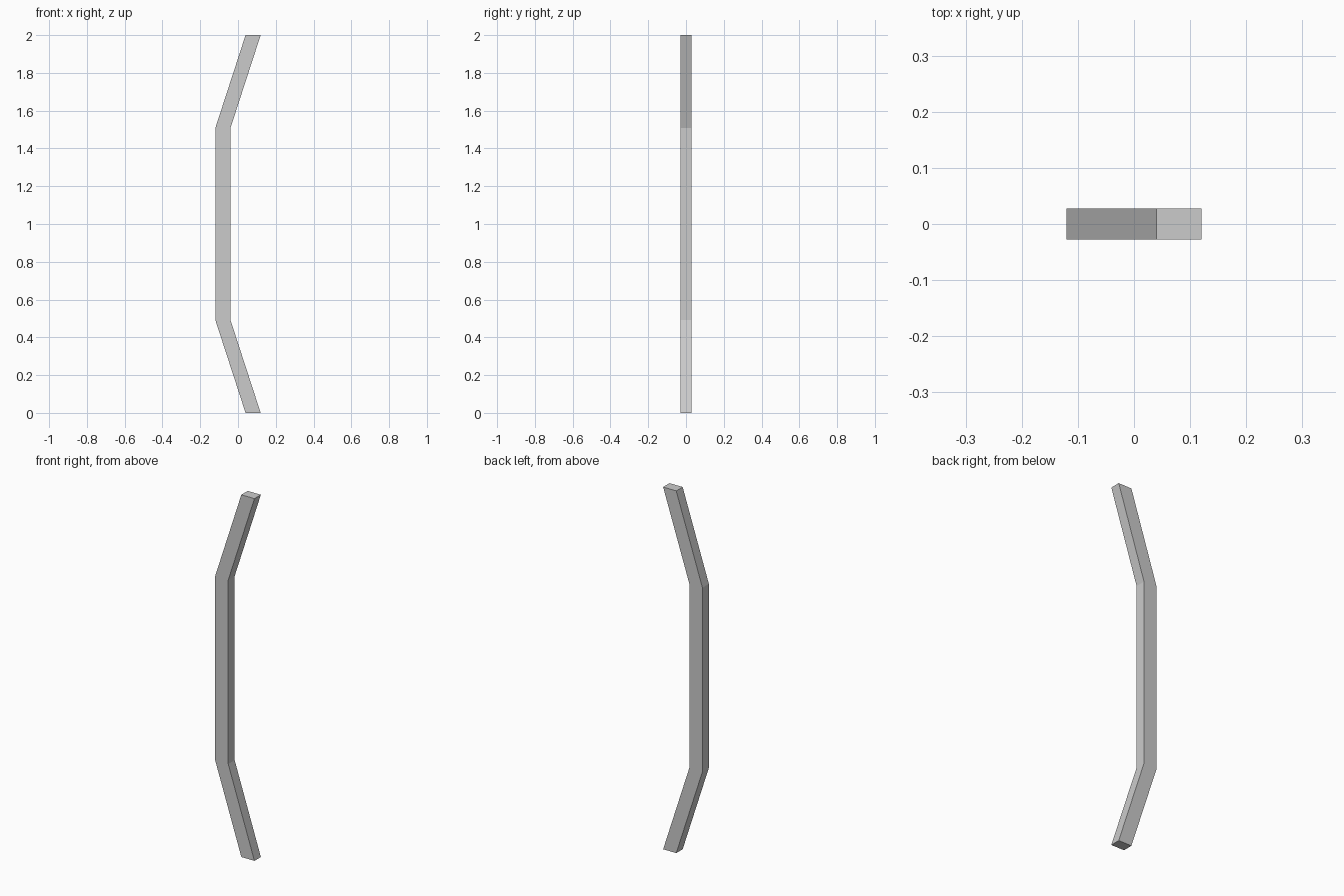
import bpy
import bmesh

if "Cube" in bpy.data.objects:
    bpy.data.objects.remove(bpy.data.objects["Cube"])

HALF_DEPTH = 0.028

# Side profile: left edge going up; the right edge is the same line shifted by the bar width
WIDTH = 0.08
left_edge = [(0.04, 0.0), (-0.12, 0.492), (-0.12, 1.508), (0.04, 2.0)]

# Bent bar: quad rings stacked along the profile, bridged and capped
bm = bmesh.new()
rings = []
for x, z in left_edge:
    corners = [(x, -HALF_DEPTH), (x + WIDTH, -HALF_DEPTH),
               (x + WIDTH, HALF_DEPTH), (x, HALF_DEPTH)]
    rings.append([bm.verts.new((cx, cy, z)) for cx, cy in corners])

for low, high in zip(rings, rings[1:]):
    for i in range(4):
        j = (i + 1) % 4
        bm.faces.new((low[i], low[j], high[j], high[i]))
bm.faces.new(rings[0][::-1])
bm.faces.new(rings[-1])
bmesh.ops.recalc_face_normals(bm, faces=bm.faces)

mesh = bpy.data.meshes.new("bent_bar")
bm.to_mesh(mesh)
bm.free()
bpy.context.collection.objects.link(bpy.data.objects.new("bent_bar", mesh))
